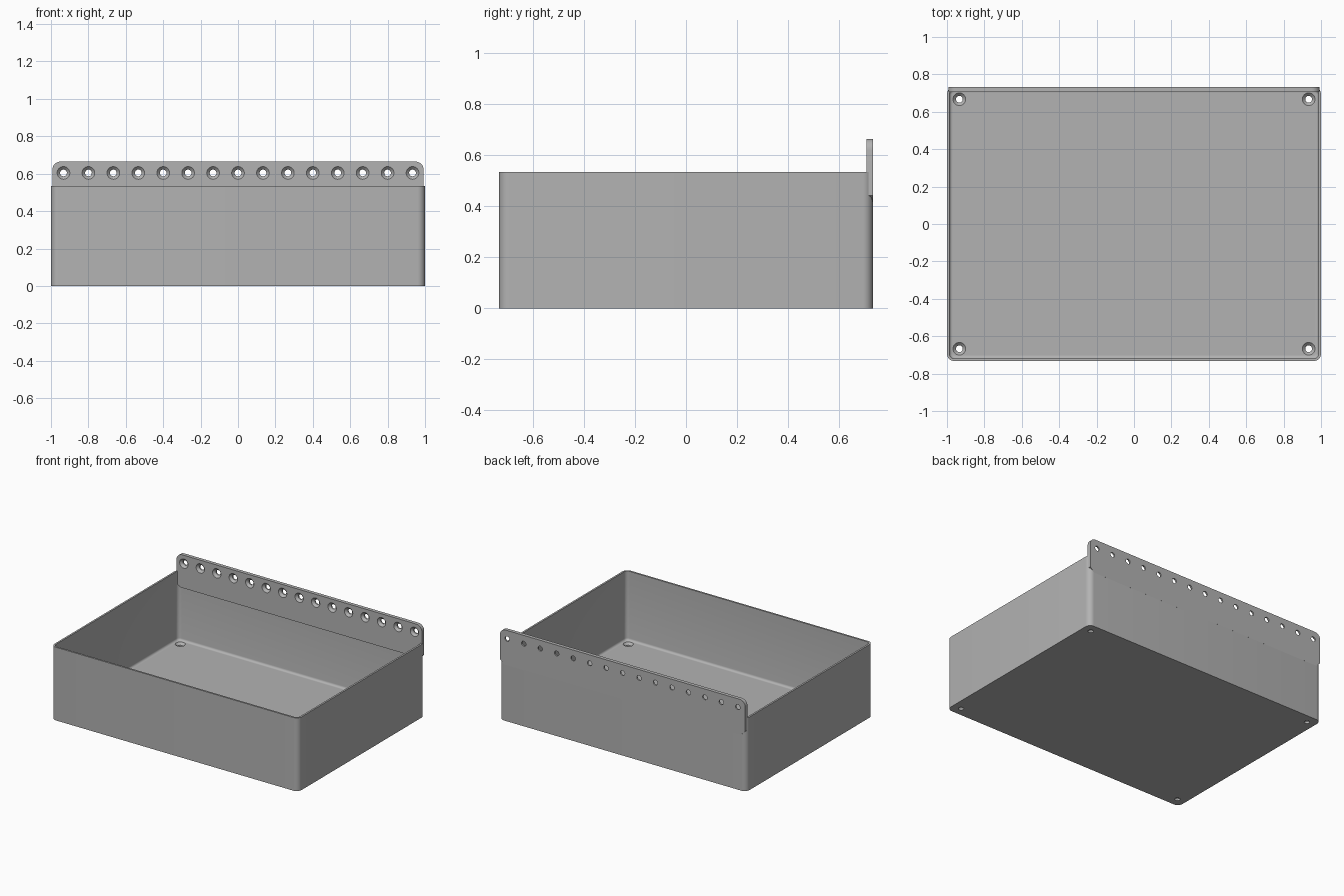
import bpy, bmesh, math
from mathutils import Matrix, Vector

old = bpy.data.objects.get("Cube")
if old:
    bpy.data.objects.remove(old)

HX, HY, HEIGHT = 1.0, 0.733, 0.535
WALL, FLOOR, RADIUS, FILLET = 0.0133, 0.03, 0.04, 0.016

grey = bpy.data.materials.new("plain grey")
grey.use_nodes = True
grey.diffuse_color = (0.45, 0.45, 0.45, 1)
grey.node_tree.nodes["Principled BSDF"].inputs["Base Color"].default_value = grey.diffuse_color


def rounded_rect(hx, hy, r, steps=8):
    """Outline of a rounded rectangle, counter-clockwise."""
    pts = []
    for i, (sx, sy) in enumerate([(1, 1), (-1, 1), (-1, -1), (1, -1)]):
        for k in range(steps + 1):
            a = math.pi / 2 * (i + k / steps)
            pts.append((sx * (hx - r) + r * math.cos(a), sy * (hy - r) + r * math.sin(a)))
    return pts


def loft(bm, rings):
    """Join equal-length rings of points with quads and cap both ends."""
    loops = [[bm.verts.new(p) for p in ring] for ring in rings]
    n = len(loops[0])
    for a, b in zip(loops, loops[1:]):
        for i in range(n):
            bm.faces.new((a[i], a[(i + 1) % n], b[(i + 1) % n], b[i]))
    bm.faces.new(loops[0][::-1])
    bm.faces.new(loops[-1])


def finish(bm, name):
    bmesh.ops.recalc_face_normals(bm, faces=bm.faces)
    mesh = bpy.data.meshes.new(name)
    bm.to_mesh(mesh)
    bm.free()
    mesh.materials.append(grey)
    obj = bpy.data.objects.new(name, mesh)
    bpy.context.collection.objects.link(obj)
    return obj


def drill(obj, centres, turn, length):
    """Cut countersunk screw holes running down the turned local -z axis."""
    bm = bmesh.new()
    profile = [(0.002, 0.036), (-0.016, 0.018), (-length - 0.01, 0.018)]
    angles = [math.tau * k / 32 for k in range(32)]
    for c in centres:
        place = Matrix.Translation(c) @ turn
        loft(bm, [[place @ Vector((r * math.cos(a), r * math.sin(a), z)) for a in angles]
                  for z, r in profile])
    cutter = finish(bm, obj.name + "_hole_cutter")
    cutter.hide_render = True
    mod = obj.modifiers.new("screw holes", 'BOOLEAN')
    mod.operation, mod.solver, mod.object = 'DIFFERENCE', 'EXACT', cutter
    select(obj)
    bpy.ops.object.modifier_apply(modifier=mod.name)
    bpy.data.objects.remove(cutter)


def select(obj):
    bpy.ops.object.select_all(action='DESELECT')
    obj.select_set(True)
    bpy.context.view_layer.objects.active = obj


# Open tray: outer skin, rim, inner skin and a small fillet down to the floor
def tray_ring(inset, z):
    return [(x, y, z) for x, y in rounded_rect(HX - inset, HY - inset, RADIUS - inset)]


bm = bmesh.new()
rings = [tray_ring(0, 0), tray_ring(0, HEIGHT), tray_ring(WALL, HEIGHT)]
for k in range(5):
    a = math.pi / 2 * k / 4
    rings.append(tray_ring(WALL + FILLET * (1 - math.cos(a)),
                           FLOOR + FILLET * (1 - math.sin(a))))
loft(bm, rings)
tray = finish(bm, "tray")
drill(tray, [(sx * 0.934, sy * 0.667, FLOOR) for sx in (-1, 1) for sy in (-1, 1)],
      Matrix.Identity(4), FLOOR)

# Mounting flange: rounded on top, cut at the lower corners, sloped inner ledge
FX, LOW, TOP, FRONT, BACK = 0.993, 0.41, 0.665, 0.707, 0.7334
outline = [(-FX + 0.033, LOW), (FX - 0.033, LOW), (FX, LOW + 0.033)]
mid = (LOW + TOP) / 2
arch = [(x, z + mid) for x, z in rounded_rect(FX, TOP - mid, 0.045)]
outline += [p for p in arch if p[1] > mid] + [(-FX, LOW + 0.033)]
bm = bmesh.new()
front_ring = [(x, FRONT, z + (0.0133 if z < LOW + 0.01 else 0)) for x, z in outline]
loft(bm, [front_ring, [(x, BACK, z) for x, z in outline]])
flange = finish(bm, "mounting_flange")
drill(flange, [((i - 7) * 0.1333, FRONT, 0.604) for i in range(15)],
      Matrix.Rotation(math.pi / 2, 4, 'X'), BACK - FRONT)

for part in (tray, flange):
    select(part)
    bpy.ops.object.shade_smooth_by_angle(angle=math.radians(30))
